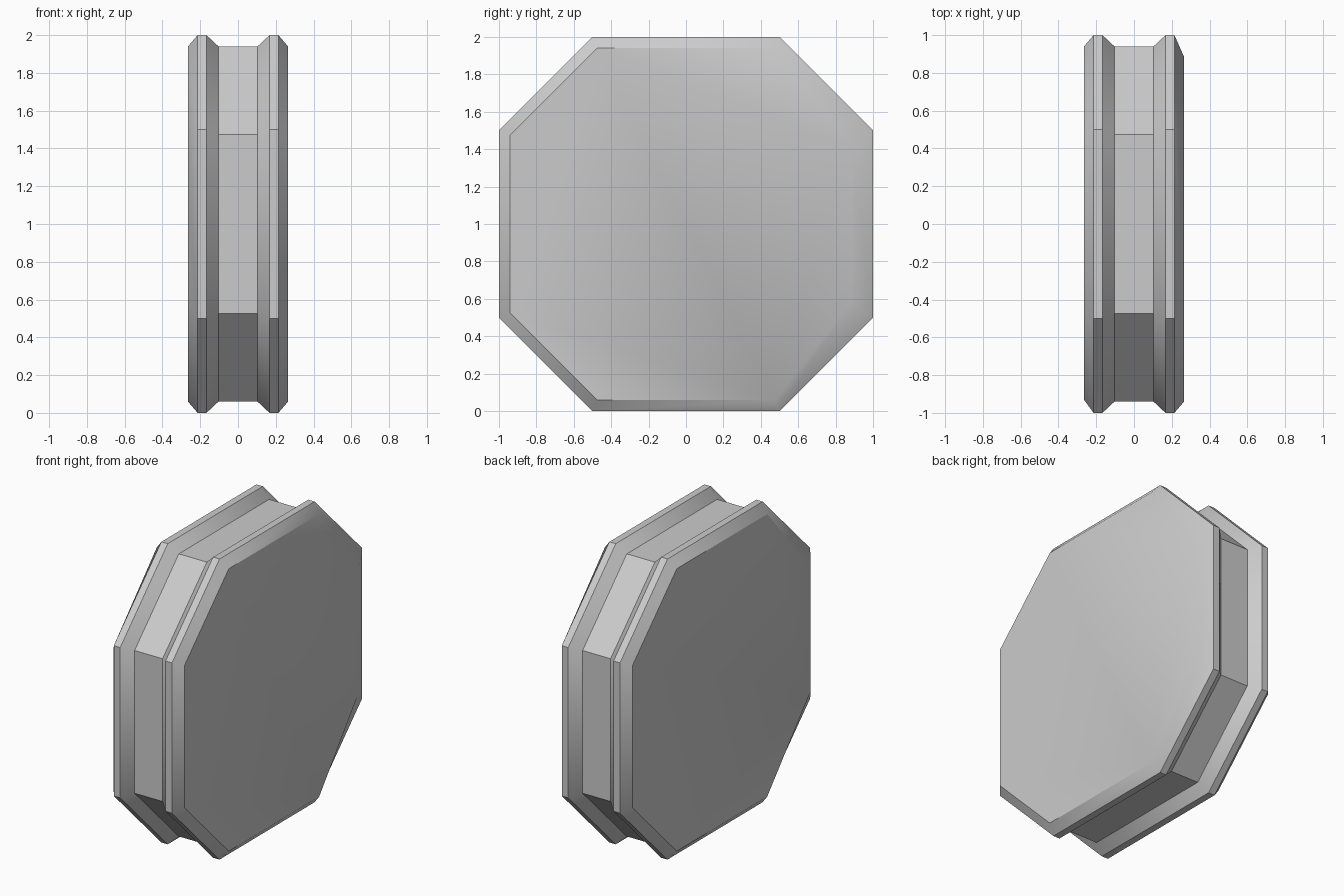
import bpy, bmesh, math

cube = bpy.data.objects.get("Cube")
if cube:
    bpy.data.objects.remove(cube, do_unlink=True)

grey = bpy.data.materials.new("light grey")
grey.use_nodes = True
grey.diffuse_color = (0.6, 0.6, 0.6, 1)
grey.node_tree.nodes["Principled BSDF"].inputs["Base Color"].default_value = grey.diffuse_color


def octagon(inset):
    """Chamfered square around the wheel axis, as (y, z) pairs."""
    r, c = 1 - inset, 0.5 - inset * 0.42
    return [(r, -c), (r, c), (c, r), (-c, r), (-r, c), (-r, -c), (-c, -r), (c, -r)]


# Half profile across the thickness: (x, inset); mirrored to the other side
half = [(0.103, 0.06), (0.167, 0), (0.214, 0), (0.265, 0.06)]
profile = [(-x, i) for x, i in reversed(half)] + half

bm = bmesh.new()
rings = []
for x, inset in profile:
    rings.append([bm.verts.new((x, y, z + 1)) for y, z in octagon(inset)])

# Widen one bevel on each outer face
for ring, picks, y in ((rings[-1], (0, 1), 0.885), (rings[0], (4, 5), -0.93)):
    for k in picks:
        ring[k].co.y = y
        ring[k].co.z = 1 + math.copysign(0.415, ring[k].co.z - 1)

# Skin the rings and cap both ends
for a, b in zip(rings, rings[1:]):
    for k in range(8):
        n = (k + 1) % 8
        bm.faces.new((a[k], a[n], b[n], b[k]))
bm.faces.new(rings[0])
bm.faces.new(rings[-1])
bmesh.ops.recalc_face_normals(bm, faces=bm.faces)

# Soft groove walls and soft wide bevels, crisp edges elsewhere
for f in bm.faces:
    f.smooth = True
groove = {v for r in (rings[1 + 1], rings[3], rings[4], rings[5]) for v in r}
wide = ({rings[-1][0], rings[-1][1]}, {rings[0][4], rings[0][5]})
for e in bm.edges:
    p, q = e.verts
    wall = p in groove and q in groove and abs(abs(p.co.x) - abs(q.co.x)) > 0.03
    e.smooth = wall or {p, q} in wide or e.calc_face_angle(0) < math.radians(30)

mesh = bpy.data.meshes.new("grooved_wheel")
bm.to_mesh(mesh)
bm.free()
mesh.materials.append(grey)
wheel = bpy.data.objects.new("grooved_wheel", mesh)
bpy.context.collection.objects.link(wheel)
